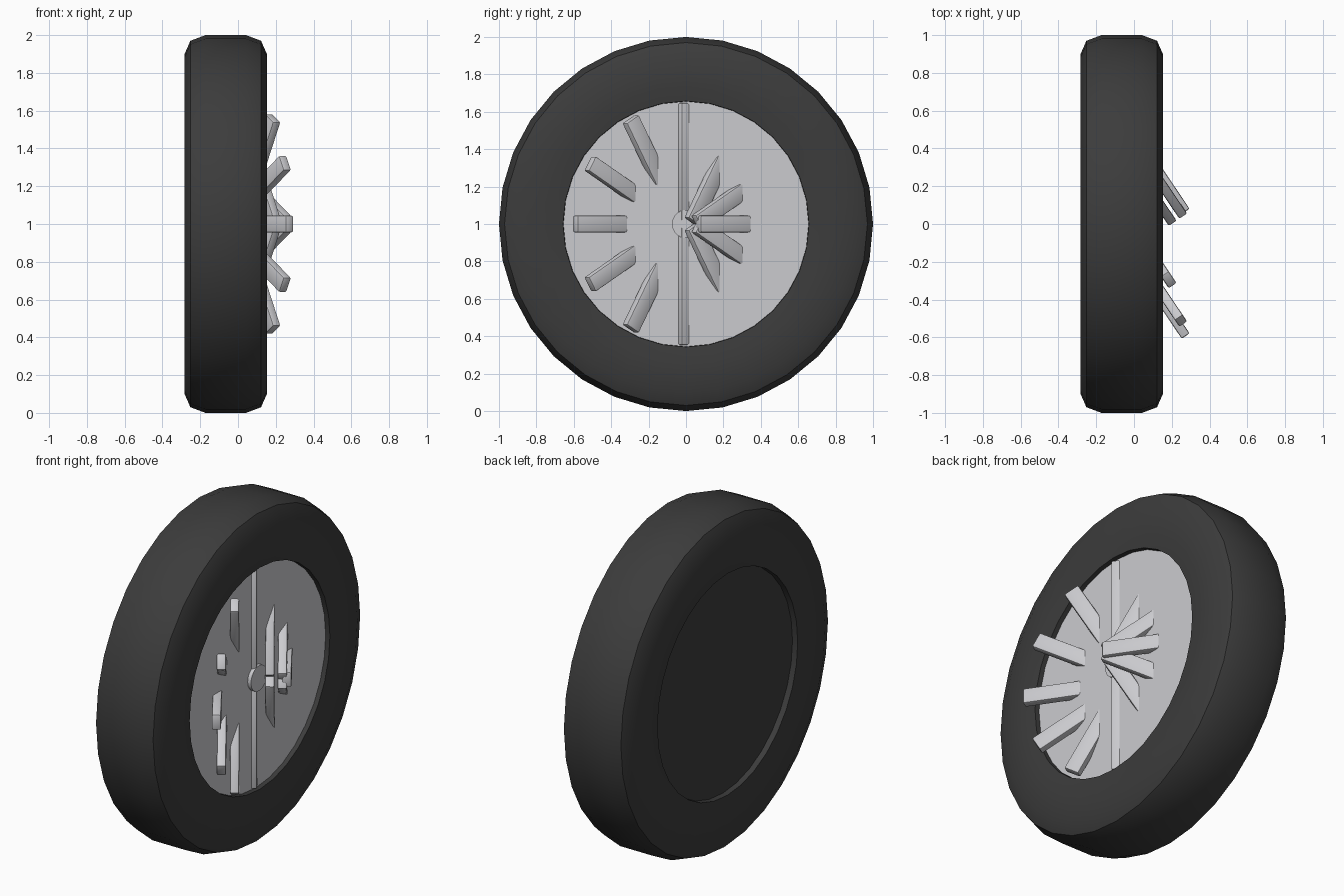
import bpy, bmesh, math
from mathutils import Matrix, Vector

if "Cube" in bpy.data.objects:
    bpy.data.objects.remove(bpy.data.objects["Cube"])

def mat(name, c):
    m = bpy.data.materials.new(name)
    m.diffuse_color = (*c, 1)
    m.use_nodes = True
    m.node_tree.nodes["Principled BSDF"].inputs["Base Color"].default_value = m.diffuse_color
    return m

RUBBER = mat("dark_rubber", (0.045, 0.045, 0.045))
METAL = mat("light_metal", (0.6, 0.6, 0.625))
CENTRE = Vector((0, 0, 1))

def finish(name, bm, material, smooth=None):
    bmesh.ops.recalc_face_normals(bm, faces=bm.faces)
    me = bpy.data.meshes.new(name)
    bm.to_mesh(me)
    bm.free()
    me.materials.append(material)
    ob = bpy.data.objects.new(name, me)
    bpy.context.collection.objects.link(ob)
    if smooth:
        bpy.ops.object.select_all(action='DESELECT')
        ob.select_set(True)
        bpy.context.view_layer.objects.active = ob
        bpy.ops.object.shade_smooth_by_angle(angle=math.radians(smooth))
    return ob

def revolve(name, profile, material, n=32, smooth=30):
    """Spin (x, radius) points about the axle; both ends are capped."""
    bm = bmesh.new()
    rings = []
    for x, r in profile:
        rings.append([bm.verts.new((x, r * math.sin(2 * math.pi * i / n),
                                    1 + r * math.cos(2 * math.pi * i / n))) for i in range(n)])
    for a, b in zip(rings, rings[1:]):
        for i in range(n):
            j = (i + 1) % n
            bm.faces.new((a[i], a[j], b[j], b[i]))
    bm.faces.new(rings[0])
    bm.faces.new(rings[-1])
    return finish(name, bm, material, smooth)

# tyre: symmetric section about its mid plane, with a recess on each side
MID = -0.065
half = [(0.107, 1.0), (0.187, 0.97), (0.218, 0.9), (0.218, 0.74), (0.208, 0.657), (0.175, 0.655)]
profile = [(MID - x, r) for x, r in reversed(half)] + [(MID + x, r) for x, r in half]
revolve("tyre", profile, RUBBER, smooth=35)

# wheel disc on the outer side and its small hub cap
revolve("wheel_disc", [(0.09, 0.656), (0.116, 0.656)], METAL)
revolve("hub_cap", [(0.10, 0.075), (0.138, 0.075)], METAL)

# spokes: a ring of slanted bars, each partly sunk into the disc
R, LENGTH, WIDTH, THICK = 0.33, 0.635, 0.09, 0.05
for k in range(12):
    a = k * math.pi / 6
    bm = bmesh.new()
    bmesh.ops.create_cube(bm, size=1)
    bmesh.ops.scale(bm, vec=(THICK, LENGTH, WIDTH), verts=bm.verts)
    bmesh.ops.bevel(bm, geom=bm.edges[:], offset=0.009, segments=2, profile=0.5, affect='EDGES')
    pos = CENTRE + Vector((0.096, R * math.cos(a), R * math.sin(a)))
    m = Matrix.Translation(pos) @ Matrix.Rotation(math.radians(34), 4, 'Z') @ Matrix.Rotation(a, 4, 'X')
    bmesh.ops.transform(bm, matrix=m, verts=bm.verts)
    finish(f"spoke_{k + 1}", bm, METAL, 30)
